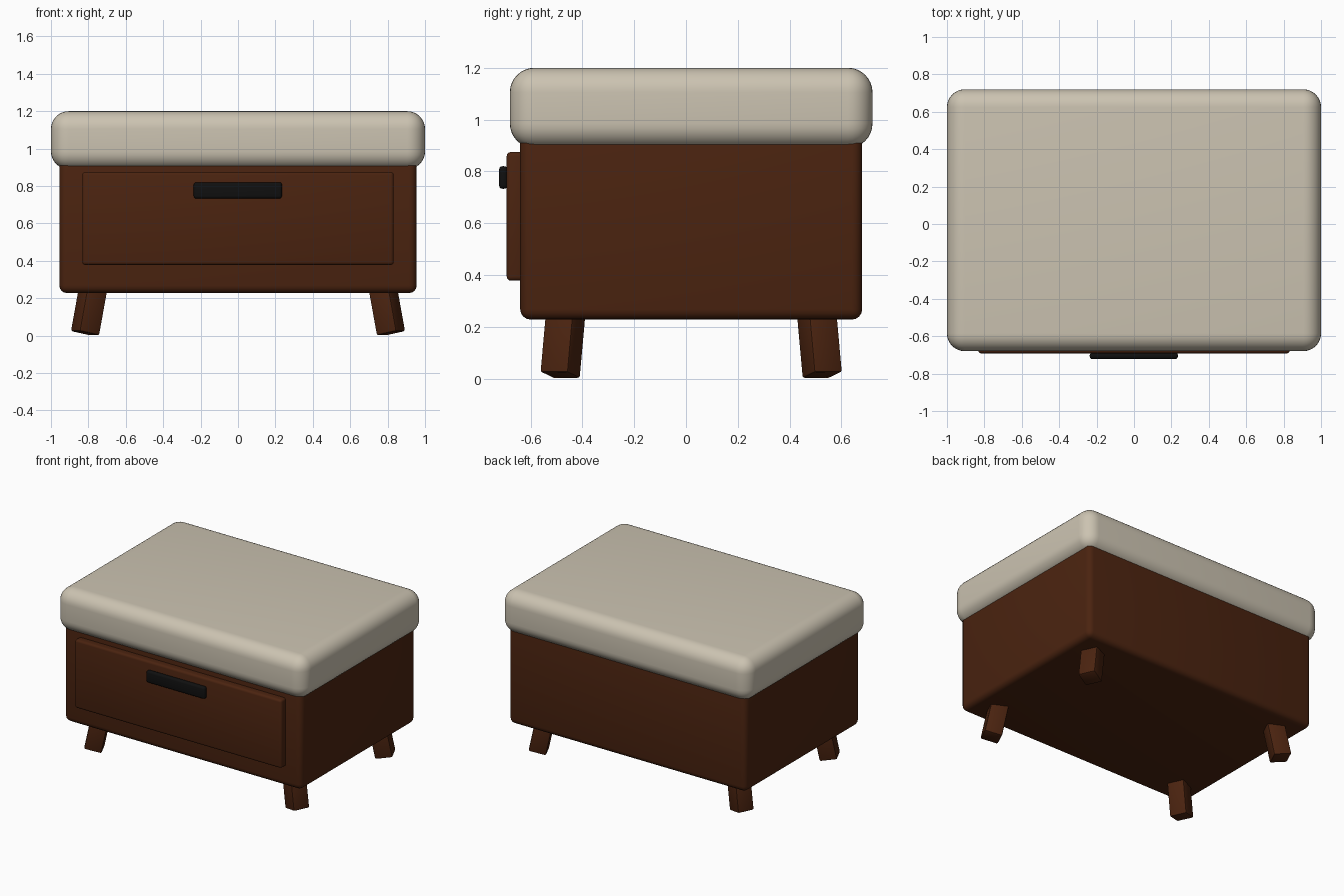
import bpy
import math
from mathutils import Matrix, Vector

if "Cube" in bpy.data.objects:
    bpy.data.objects.remove(bpy.data.objects["Cube"], do_unlink=True)


def make_material(name, rgb, roughness):
    mat = bpy.data.materials.new(name)
    mat.use_nodes = True
    mat.diffuse_color = (*rgb, 1)
    bsdf = mat.node_tree.nodes["Principled BSDF"]
    bsdf.inputs["Base Color"].default_value = (*rgb, 1)
    bsdf.inputs["Roughness"].default_value = roughness
    return mat


wood = make_material("dark brown wood", (0.07, 0.017, 0.005), 0.6)
fabric = make_material("beige fabric", (0.60, 0.545, 0.44), 0.9)
black = make_material("black metal", (0.005, 0.005, 0.005), 0.5)


def rounded_box(name, low, high, bevel, segments, mat, smooth=True):
    """Box between two corners, with rounded edges."""
    low, high = Vector(low), Vector(high)
    bpy.ops.mesh.primitive_cube_add(size=1, location=(low + high) / 2)
    obj = bpy.context.object
    obj.name = name
    obj.data.transform(Matrix.Diagonal((*(high - low), 1)))
    obj.data.materials.append(mat)
    mod = obj.modifiers.new("Rounded edges", "BEVEL")
    mod.width = bevel
    mod.segments = segments
    bpy.ops.object.modifier_apply(modifier=mod.name)
    if smooth:
        bpy.ops.object.shade_smooth_by_angle(angle=math.radians(40))
    return obj


# Cabinet and padded top
rounded_box("cabinet", (-0.955, -0.64, 0.228), (0.955, 0.68, 0.96), 0.04, 4, wood)
rounded_box("cushion", (-1, -0.68, 0.89), (1, 0.72, 1.2), 0.095, 8, fabric)

# Drawer front and its pull
rounded_box("drawer_front", (-0.832, -0.692, 0.378), (0.832, -0.62, 0.875), 0.016, 3, wood)
rounded_box("drawer_handle", (-0.237, -0.722, 0.733), (0.235, -0.688, 0.82), 0.014, 3, black)

# Splayed, slightly turned legs at the four corners
centre_y = 0.02
half = 0.06
for side_name, sx in (("left", 1), ("right", -1)):
    for end_name, sy in (("front", -1), ("back", 1)):
        leg = rounded_box(f"{end_name}_{side_name}_leg", (-half, -half, 0),
                          (half, half, 0.3), 0.01, 2, wood)
        leg.data.transform(Matrix.Translation((0, 0, 0.15)))
        axis = Vector((-0.18 * sx, -0.09 * sy, 1))
        lean = Vector((0, 0, 1)).rotation_difference(axis).to_matrix().to_4x4()
        turn = Matrix.Rotation(math.radians(25) * sx * sy, 4, "Z")
        foot = Matrix.Translation((0.818 * sx, centre_y + 0.506 * sy, 0.013))
        leg.matrix_world = foot @ lean @ turn
